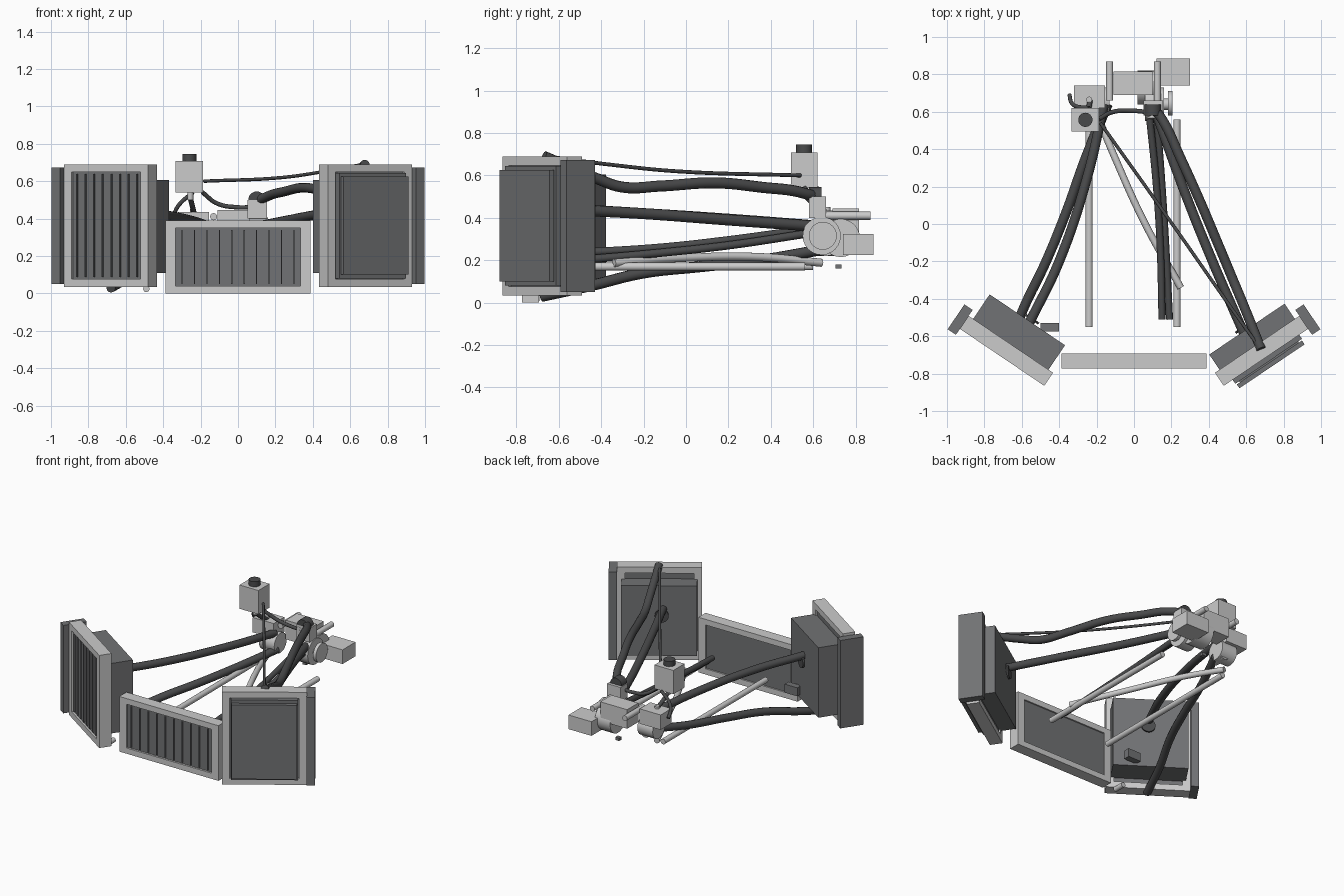
import bpy
from math import radians, cos, sin
from mathutils import Vector

if "Cube" in bpy.data.objects:
    bpy.data.objects.remove(bpy.data.objects["Cube"])


def material(name, v):
    m = bpy.data.materials.new(name)
    m.diffuse_color = (v * 0.98, v, v * 1.03, 1)
    m.use_nodes = True
    m.node_tree.nodes["Principled BSDF"].inputs["Base Color"].default_value = m.diffuse_color
    return m


LIGHT, MID, DARK = material("alloy", 0.55), material("core", 0.17), material("rubber", 0.07)


def box(name, x, y, z, mat, rot=0, origin=(0, 0)):
    """Box from (min, max) ranges, turned about a vertical axis at origin."""
    c = Vector((sum(x) / 2, sum(y) / 2, sum(z) / 2))
    p = (origin[0] + c.x * cos(rot) - c.y * sin(rot), origin[1] + c.x * sin(rot) + c.y * cos(rot), c.z)
    bpy.ops.mesh.primitive_cube_add(size=1, location=p, rotation=(0, 0, rot))
    o = bpy.context.object
    o.name = name
    o.scale = (abs(x[1] - x[0]), abs(y[1] - y[0]), abs(z[1] - z[0]))
    o.data.materials.append(mat)


def rod(name, a, b, r, mat=LIGHT):
    a, b = Vector(a), Vector(b)
    bpy.ops.mesh.primitive_cylinder_add(vertices=24, radius=r, depth=(b - a).length, location=(a + b) / 2)
    o = bpy.context.object
    o.name = name
    o.rotation_euler = (b - a).to_track_quat('Z', 'Y').to_euler()
    o.data.materials.append(mat)
    bpy.ops.object.shade_smooth_by_angle(angle=radians(40))


def hose(name, pts, r, mat=DARK):
    """Round tube through the points, with closed ends."""
    cu = bpy.data.curves.new(name, 'CURVE')
    cu.dimensions = '3D'
    cu.bevel_depth, cu.bevel_resolution, cu.resolution_u = r, 4, 8
    cu.use_fill_caps = True
    s = cu.splines.new('BEZIER')
    s.bezier_points.add(len(pts) - 1)
    for bp, p in zip(s.bezier_points, pts):
        bp.co = p
        bp.handle_left_type = bp.handle_right_type = 'AUTO'
    cu.materials.append(mat)
    bpy.context.collection.objects.link(bpy.data.objects.new(name, cu))


def radiator(name, hw, z0, z1, hv, border, fins, rot, origin):
    """Picture-frame casing with a recessed core and shallow upright fins."""
    bx, bz = border
    for s in (-1, 1):
        box(name + "_side", (s * hw, s * (hw - bx)), (-hv, hv), (z0, z1), LIGHT, rot, origin)
    for a, b in ((z0, z0 + bz), (z1 - bz, z1)):
        box(name + "_rail", (-hw + bx, hw - bx), (-hv, hv), (a, b), LIGHT, rot, origin)
    w = hw - bx
    box(name + "_core", (-w, w), (-hv * .66, hv * .75), (z0 + bz, z1 - bz), MID, rot, origin)
    for i in range(fins):
        u = -w + 2 * w * (i + .5) / fins
        box(name + "_fin", (u - .003, u + .003), (-hv * .9, 0), (z0 + bz + .01, z1 - bz - .01), MID, rot, origin)


# Centre radiator
radiator("centre_radiator", .388, 0, .39, .04, (.055, .04), 10, 0, (0, -.733))

# Angled side radiators with rear ducts and end plates
for side, s, depth in (("left", 1, .2), ("right", -1, .14)):
    rot, org = radians(-34 * s), (-.682 * s, -.678)
    radiator(side + "_radiator", .272, .035, .69, .042, (.05, .042), 8, rot, org)
    box(side + "_duct", (-.243, .243), (.02, depth), (.11, .605), MID, rot, org)
    box(side + "_end_plate", (-.272 * s, -.325 * s), (-.08, .08), (.05, .672), MID, rot, org)
    rod(side + "_duct_collar",
        (org[0] - depth * sin(rot) + .02 * s, org[1] + depth * cos(rot), .40),
        (org[0] - (depth + .012) * sin(rot) + .02 * s, org[1] + (depth + .012) * cos(rot), .40), .045, DARK)

# Cover panels on the front of the right radiator
rot, org = radians(34), (.682, -.678)
box("cover_backing", (-.215, .215), (-.068, -.03), (.08, .645), MID, rot, org)
box("cover_panel", (-.21, .21), (-.1, -.075), (.1, .625), MID, rot, org)
box("cover_spacer", (-.19, .19), (-.08, -.06), (.12, .6), MID, rot, org)

# Left radiator fittings
box("sensor_box", (-.5, -.4), (-.575, -.53), (.13, .19), MID)
rod("drain_plug", (-.49, -.77, .024), (-.49, -.69, .024), .017)

# Main coolant hoses
R = .026
hose("left_upper_hose", [(-.565, -.54, .44), (-.40, -.2, .42), (-.25, .25, .39), (-.16, .64, .36)], R)
hose("left_lower_hose", [(-.68, -.68, .03), (-.59, -.45, .08), (-.47, -.2, .14), (-.36, .07, .17),
                         (-.26, .35, .20), (-.14, .64, .25)], R)
hose("right_middle_hose", [(.59, -.59, .44), (.42, -.2, .42), (.26, .2, .39), (.11, .62, .36)], R)
hose("right_upper_hose", [(.68, -.67, .69), (.58, -.42, .585), (.53, -.3, .545), (.455, -.12, .55), (.345, .14, .565),
                          (.25, .35, .545), (.15, .56, .515), (.11, .61, .49), (.1, .62, .42)], R)
hose("centre_hose_upper", [(.15, -.51, .235), (.14, -.12, .26), (.12, .2, .295), (.08, .6, .35)], .019)
hose("centre_hose_lower", [(.19, -.51, .2), (.17, -.12, .235), (.15, .2, .27), (.12, .6, .33)], .019)

# Rigid return pipes
rod("return_pipe_left", (-.24, -.55, .17), (-.24, .6, .172), .019)
rod("return_pipe_right", (.23, -.55, .17), (.23, .56, .17), .019)
hose("crossing_pipe", [(.25, -.34, .187), (.06, 0, .212), (-.1, .35, .215), (-.22, .64, .188)], .019, LIGHT)

# Header tank with cap and thin lines
box("header_tank", (-.335, -.187), (.495, .62), (.54, .708), LIGHT)
rod("tank_cap", (-.26, .557, .708), (-.26, .557, .745), .038, DARK)
rod("tank_outlet", (-.255, .557, .5), (-.255, .557, .545), .016)
hose("vent_line", [(.67, -.66, .69), (.45, -.35, .65), (.24, -.05, .62), (-.18, .54, .6)], .009)
hose("tank_feed_hose", [(-.255, .56, .51), (-.245, .6, .47), (-.235, .66, .43)], .014)
hose("tank_side_hose", [(-.24, .62, .54), (-.31, .63, .48), (-.335, .65, .44), (-.345, .69, .4)], .011)
hose("tank_link_hose", [(-.19, .56, .54), (-.11, .6, .48), (0, .605, .46), (.06, .6, .46)], .012)

# Left pump
box("left_pump_body", (-.32, -.155), (.62, .74), (.33, .435), LIGHT)
rod("left_pump_housing", (-.25, .66, .29), (-.13, .66, .29), .07)
rod("left_pump_inlet", (-.24, .665, .435), (-.24, .665, .45), .016)
rod("left_pump_outlet", (-.17, .6, .26), (-.17, .7, .26), .04)

# Right pump and thermostat housing
box("thermostat_body", (-.11, .1), (.69, .815), (.31, .445), LIGHT)
for x in (-.13, .125):
    rod("thermostat_pipe", (x, .66, .41), (x, .87, .41), .019)
rod("main_pump_housing", (.06, .64, .315), (.16, .64, .315), .09)
rod("pump_shaft", (.16, .64, .315), (.185, .64, .315), .03)
rod("pump_pulley", (.182, .645, .315), (.205, .645, .315), .066)
rod("pump_rear_drum", (.02, .73, .305), (.14, .73, .305), .09)
box("pump_motor", (.12, .3), (.74, .885), (.225, .325), LIGHT)
box("hose_mount", (.05, .155), (.58, .66), (.4, .5), LIGHT)
rod("hose_mount_elbow", (.1, .58, .5), (.1, .64, .5), .045, DARK)
rod("pump_inlet_pipe", (.1, .56, .35), (.1, .66, .33), .036)
box("drain_block", (.01, .04), (.705, .733), (.16, .18), MID)
